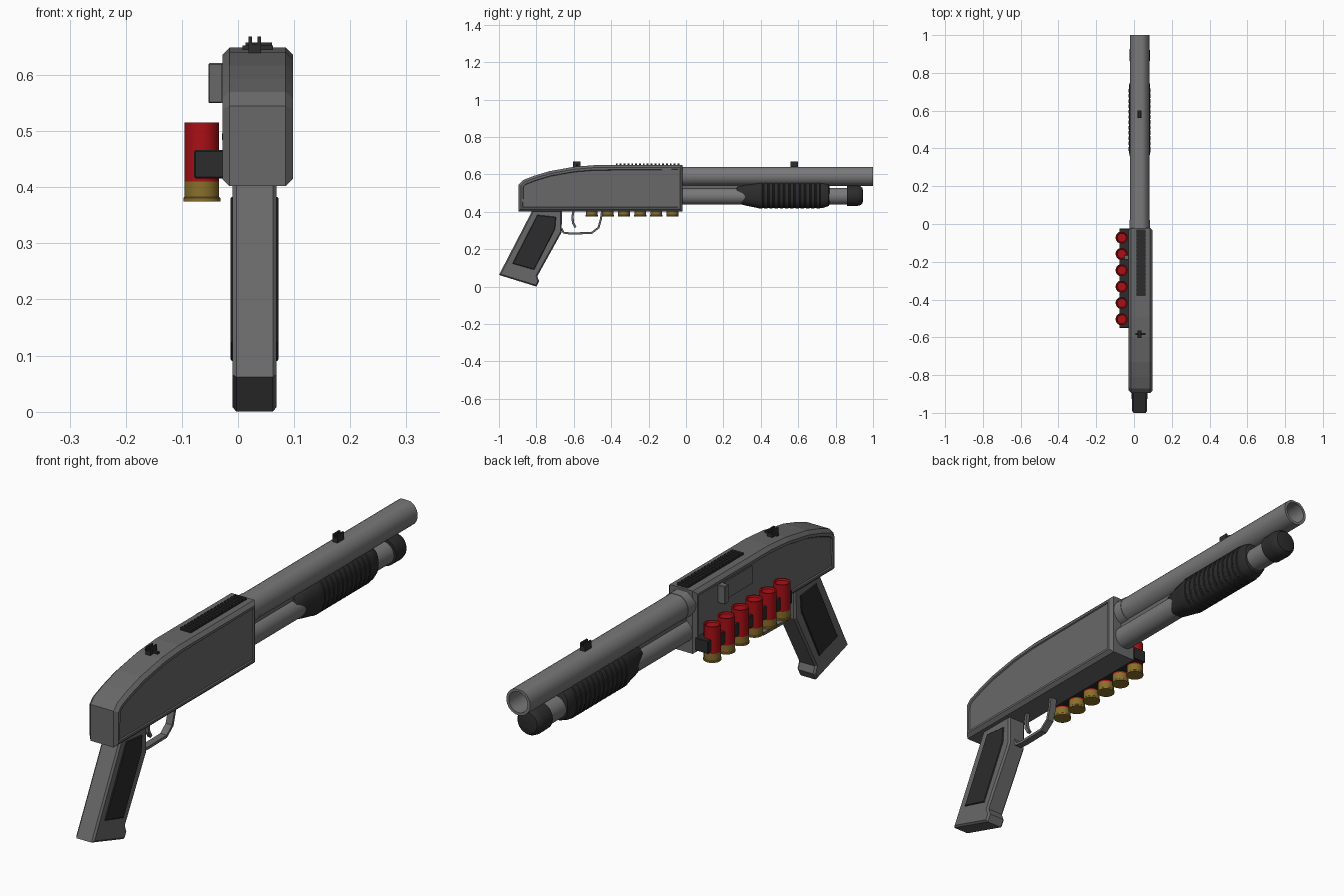
import bpy, bmesh, math
from mathutils import Vector, Matrix

if "Cube" in bpy.data.objects:
    bpy.data.objects.remove(bpy.data.objects["Cube"])


def material(name, rgb):
    m = bpy.data.materials.new(name)
    m.diffuse_color = (*rgb, 1)
    m.use_nodes = True
    m.node_tree.nodes["Principled BSDF"].inputs["Base Color"].default_value = m.diffuse_color
    return m


STEEL = material("steel", (0.14, 0.14, 0.14))
TUBE = material("tube_steel", (0.19, 0.19, 0.19))
BLACK = material("black_polymer", (0.025, 0.025, 0.025))
RED = material("red_plastic", (0.4, 0.005, 0.008))
BRASS = material("brass", (0.25, 0.16, 0.025))
CX = 0.03      # middle of barrel, grip and sights
RX = 0.035     # middle of receiver


def finish(name, bm, mat, smooth=False):
    bmesh.ops.recalc_face_normals(bm, faces=bm.faces)
    me = bpy.data.meshes.new(name)
    bm.to_mesh(me)
    bm.free()
    ob = bpy.data.objects.new(name, me)
    bpy.context.collection.objects.link(ob)
    me.materials.append(mat)
    if smooth:
        bpy.ops.object.select_all(action='DESELECT')
        ob.select_set(True)
        bpy.context.view_layer.objects.active = ob
        bpy.ops.object.shade_smooth_by_angle(angle=math.radians(35))
    return ob


def box(name, x, y, z, mat, bevel=0):
    """Box from three (low, high) ranges."""
    bm = bmesh.new()
    lo, hi = zip(x, y, z)
    size = Vector(hi) - Vector(lo)
    mid = (Vector(hi) + Vector(lo)) / 2
    bmesh.ops.create_cube(bm, size=1, matrix=Matrix.Translation(mid) @ Matrix.Diagonal((*size, 1)))
    if bevel:
        bmesh.ops.bevel(bm, geom=bm.edges[:], offset=bevel, segments=1, affect='EDGES')
    return finish(name, bm, mat)


def prism(name, profile, cx, half, mat, bevel=0, panel=0):
    """Extrude a (y, z) outline across x; optional edge bevel and recessed side panels."""
    bm = bmesh.new()
    a = [bm.verts.new((cx - half, y, z)) for y, z in profile]
    b = [bm.verts.new((cx + half, y, z)) for y, z in profile]
    caps = [bm.faces.new(a), bm.faces.new(b[::-1])]
    n = len(a)
    for i in range(n):
        j = (i + 1) % n
        bm.faces.new((a[i], b[i], b[j], a[j]))
    bmesh.ops.recalc_face_normals(bm, faces=bm.faces)
    if bevel:
        edges = list({e for f in caps for e in f.edges})
        bmesh.ops.bevel(bm, geom=edges, offset=bevel, segments=1, affect='EDGES')
        bm.normal_update()
    if panel:
        sides = [f for f in bm.faces if abs(f.normal.x) > 0.99]
        bmesh.ops.inset_individual(bm, faces=sides, thickness=panel, depth=0)
        bmesh.ops.inset_individual(bm, faces=sides, thickness=0.003, depth=-0.005)
    return finish(name, bm, mat)


def strip(name, path, thick, half, mat):
    """Flat band of even thickness following a (y, z) path."""
    pts = [Vector(p) for p in path]
    left, right = [], []
    for i, p in enumerate(pts):
        d = (pts[min(i + 1, len(pts) - 1)] - pts[max(i - 1, 0)]).normalized()
        off = Vector((-d.y, d.x)) * thick / 2
        left.append(p + off)
        right.append(p - off)
    return prism(name, left + right[::-1], CX, half, mat)


def lathe(name, profile, centre, mat, axis='Y', n=32, sx=1, power=2, flat=None):
    """Loft (position, radius) rings along an axis with capped ends."""
    bm = bmesh.new()
    rings = []
    for t, r in profile:
        ring = []
        for i in range(n):
            a = 2 * math.pi * i / n
            c, s = (math.copysign(abs(v) ** (2 / power), v) for v in (math.cos(a), math.sin(a)))
            u, v = c * r * sx, s * r
            if flat:
                v = min(v, flat)
            co = (centre[0] + u, t, centre[1] + v) if axis == 'Y' else (centre[0] + u, centre[1] + v, t)
            ring.append(bm.verts.new(co))
        rings.append(ring)
    for a, b in zip(rings, rings[1:]):
        for i in range(n):
            j = (i + 1) % n
            bm.faces.new((a[i], a[j], b[j], b[i]))
    bm.faces.new(rings[0])
    bm.faces.new(rings[-1])
    return finish(name, bm, mat, True)


# Receiver with bevelled edges and recessed sides
prism("receiver", [(-0.02, 0.402), (-0.02, 0.649), (-0.49, 0.649), (-0.60, 0.640), (-0.73, 0.617),
                   (-0.81, 0.593), (-0.87, 0.570), (-0.895, 0.545), (-0.895, 0.402)],
      RX, 0.063, STEEL, bevel=0.013, panel=0.012)
box("ejection_port_cover", (-0.03, -0.0262), (-0.37, -0.19), (0.55, 0.62), STEEL)
box("bolt_handle", (-0.053, -0.02), (-0.19, -0.165), (0.55, 0.621), STEEL, 0.002)

# Ribbed rail on top
box("rail_base", (0.013, 0.061), (-0.38, -0.03), (0.64, 0.651), BLACK)
RIBS = 17
for i in range(RIBS):
    y = -0.37 + i * 0.33 / (RIBS - 1)
    box(f"rail_rib_{i + 1}", (0.013, 0.061), (y - 0.005, y + 0.005), (0.645, 0.658), BLACK)

# Pistol grip and side panels
prism("grip", [(-0.82, 0.41), (-1.0, 0.062), (-0.80, 0.0), (-0.785, 0.028), (-0.795, 0.055),
               (-0.665, 0.29), (-0.663, 0.41)], 0.0295, 0.0395, STEEL, bevel=0.007)
prism("grip_panels", [(-0.795, 0.383), (-0.695, 0.372), (-0.70, 0.308), (-0.812, 0.09), (-0.928, 0.123)],
      0.0295, 0.043, BLACK, bevel=0.003)

# Trigger and guard
strip("trigger_guard", [(-0.448, 0.41), (-0.455, 0.36), (-0.468, 0.315), (-0.505, 0.286),
                        (-0.62, 0.284), (-0.655, 0.288), (-0.665, 0.31)], 0.011, 0.014, STEEL)
strip("trigger", [(-0.60, 0.41), (-0.607, 0.375), (-0.604, 0.34), (-0.59, 0.316)], 0.012, 0.007, STEEL)

# Hollow barrel with a flat top, collar and lug beneath
lathe("barrel", [(-0.03, 0.052), (1.0, 0.052), (1.0, 0.041), (0.1, 0.041)], (CX, 0.590), TUBE, flat=0.0485)
lathe("barrel_collar", [(-0.03, 0.054), (0.02, 0.054), (0.02, 0.045)], (CX, 0.590), TUBE, flat=0.050)
box("barrel_lug", (CX - 0.018, CX + 0.018), (-0.03, 0.30), (0.51, 0.555), STEEL)

# Magazine tube and rounded end cap
lathe("magazine_tube", [(-0.03, 0.045), (0.87, 0.045)], (CX, 0.483), TUBE)
lathe("magazine_cap", [(0.862, 0.045), (0.862, 0.054), (0.915, 0.055), (0.932, 0.051), (0.943, 0.042),
                       (0.946, 0.03)], (CX, 0.486), BLACK)

# Pump handle with shallow grooves and tapered ends
pump = [(0.27, 0.040), (0.275, 0.046), (0.32, 0.057), (0.37, 0.067)]
for i in range(12):
    y = 0.39 + i * 0.028
    pump += [(y, 0.072), (y + 0.017, 0.072), (y + 0.020, 0.069), (y + 0.025, 0.069)]
pump += [(0.735, 0.069), (0.762, 0.060), (0.768, 0.050)]
lathe("pump_handle", pump, (CX, 0.490), BLACK, sx=0.81, power=2.5)

# Front and rear sights
for label, y, z in (("rear", -0.583, 0.632), ("front", 0.58, 0.63)):
    box(f"{label}_sight_base", (CX - 0.011, CX + 0.011), (y - 0.02, y + 0.02), (z, 0.655), BLACK)
    for side in (-1, 1):
        x = CX + side * 0.008
        box(f"{label}_sight_post_{'left' if side < 0 else 'right'}", (x - 0.003, x + 0.003),
            (y - 0.02, y + 0.02), (0.65, 0.669), BLACK)
box("rear_sight_screw", (CX - 0.022, CX + 0.032), (-0.588, -0.578), (0.645, 0.653), BLACK)

# Side carrier holding six shells
box("shell_carrier", (-0.078, -0.022), (-0.55, -0.025), (0.416, 0.466), BLACK, 0.002)
for i in range(6):
    c = (-0.0645, -0.072 - i * 0.0865)
    lathe(f"shell_base_{i + 1}", [(0.375, 0.033), (0.381, 0.033), (0.383, 0.031), (0.41, 0.031)],
          c, BRASS, axis='Z', n=24)
    lathe(f"shell_body_{i + 1}", [(0.41, 0.031), (0.515, 0.031), (0.515, 0.026), (0.509, 0.023)],
          c, RED, axis='Z', n=24)
